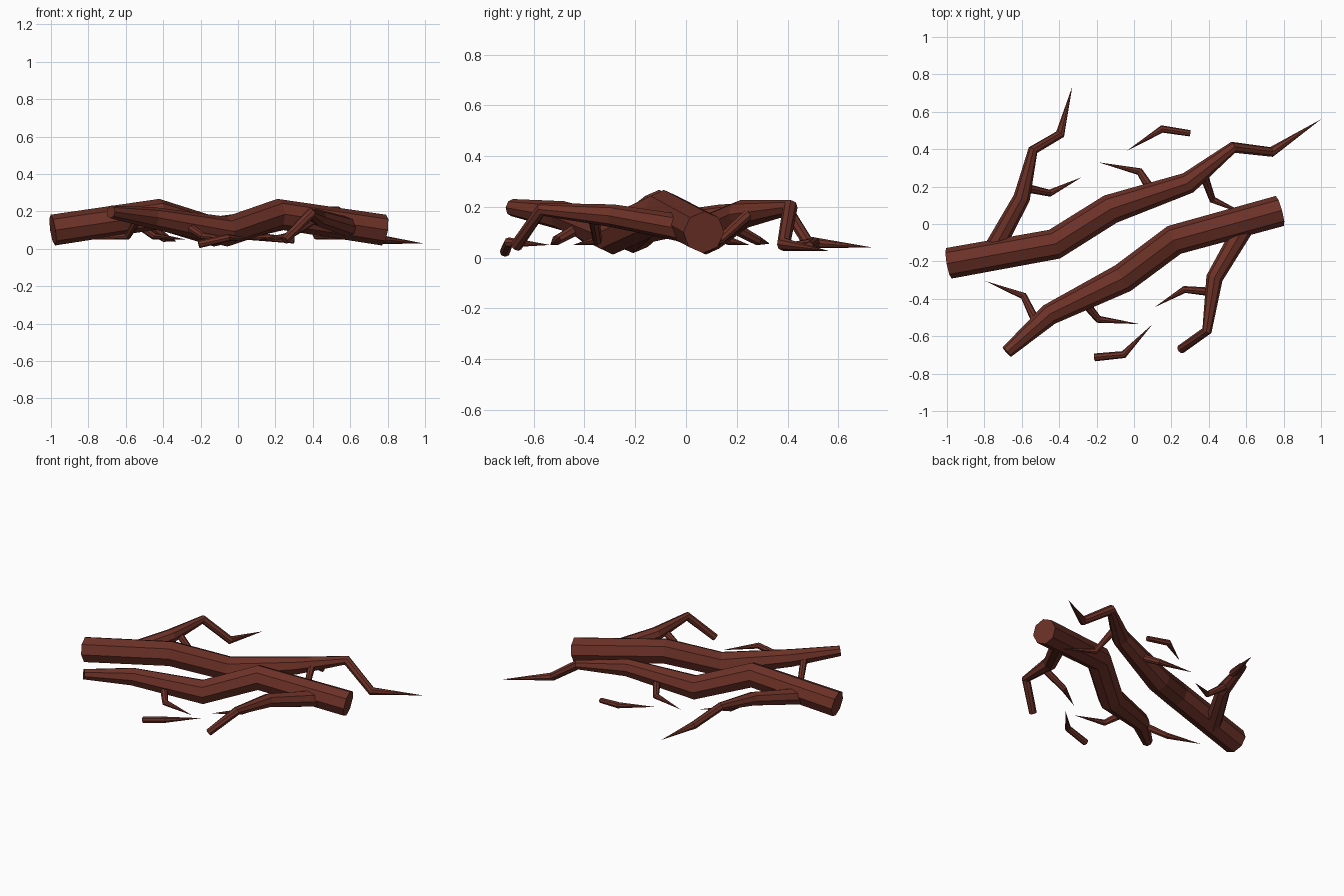
import bpy, bmesh, math
from mathutils import Vector

old = bpy.data.objects.get("Cube")
if old:
    bpy.data.objects.remove(old, do_unlink=True)

bark = bpy.data.materials.new("reddish_brown_bark")
bark.use_nodes = True
colour = (0.15, 0.031, 0.02, 1)
bark.diffuse_color = colour
bark.node_tree.nodes["Principled BSDF"].inputs["Base Color"].default_value = colour

SIDES = 8


def branch(name, path):
    """Sweep an octagon along (x, y, z, radius) points; radius 0 makes a tip."""
    pts = [Vector(p[:3]) for p in path]
    bm = bmesh.new()
    rings = []
    for i, p in enumerate(pts):
        r = path[i][3]
        if r == 0:
            rings.append([bm.verts.new(p)])
            continue
        before = (p - pts[i - 1]).normalized() if i else None
        after = (pts[i + 1] - p).normalized() if i + 1 < len(pts) else None
        t = ((before or after) + (after or before)).normalized()
        side = t.cross(Vector((0, 0, 1))).normalized()
        up = side.cross(t)
        ring = []
        for k in range(SIDES):
            a = math.tau * k / SIDES
            ring.append(bm.verts.new(p + r * (side * math.cos(a) + up * math.sin(a))))
        rings.append(ring)
    for a, b in zip(rings, rings[1:]):
        for k in range(SIDES):
            n = (k + 1) % SIDES
            if len(b) == 1:
                bm.faces.new((a[k], a[n], b[0]))
            else:
                bm.faces.new((a[k], a[n], b[n], b[k]))
    # Flat sawn or snapped ends
    for ring in (rings[0], rings[-1]):
        if len(ring) > 1:
            bm.faces.new(ring)
    bmesh.ops.recalc_face_normals(bm, faces=bm.faces)
    mesh = bpy.data.meshes.new(name)
    bm.to_mesh(mesh)
    bm.free()
    mesh.materials.append(bark)
    bpy.context.collection.objects.link(bpy.data.objects.new(name, mesh))


# Two main logs lying side by side
branch("back_log", [(-.99, -.21, .1, .083), (-.425, -.108, .185, .082),
                    (-.125, .08, .092, .08), (.29, .22, .17, .058),
                    (.53, .41, .197, .031), (.735, .385, .052, .027),
                    (1, .56, .027, 0)])
branch("front_log", [(.78, .07, .1, .083), (.215, -.085, .185, .082),
                     (-.06, -.29, .092, .08), (-.455, -.485, .165, .058),
                     (-.68, -.685, .197, .034)])

# Side limbs growing from the thick ends
branch("back_limb", [(-.77, -.17, .11, .055), (-.6, .14, .165, .045),
                     (-.54, .395, .195, .027), (-.395, .48, .06, .025),
                     (-.33, .735, .04, 0)])
branch("front_limb", [(.61, .02, .11, .055), (.43, -.29, .165, .045),
                      (.39, -.57, .19, .027), (.25, -.67, .045, .024)])

# Thin twigs that drop to the ground
branch("back_limb_twig", [(-.59, .195, .17, .024), (-.45, .165, .068, .019), (-.28, .25, .05, 0)])
branch("front_limb_twig", [(.43, -.365, .17, .024), (.27, -.35, .068, .019), (.11, -.445, .05, 0)])
branch("back_log_twig", [(.1, .17, .13, .026), (.03, .28, .068, .02), (-.19, .33, .055, 0)])
branch("front_log_twig", [(-.28, -.4, .13, .026), (-.19, -.51, .068, .02), (.03, -.535, .05, 0)])
branch("back_log_inner_twig", [(.37, .27, .19, .024), (.42, .13, .068, .019), (.62, .04, .05, 0)])
branch("front_log_outer_twig", [(-.52, -.53, .18, .024), (-.59, -.385, .068, .019), (-.795, -.305, .05, 0)])

# Loose broken twigs on the ground
branch("front_loose_twig", [(-.21, -.713, .024, .021), (-.055, -.698, .06, .02), (.1, -.535, .05, 0)])
branch("back_loose_twig", [(.3, .485, .045, .017), (.15, .508, .06, .02), (-.04, .39, .055, 0)])
